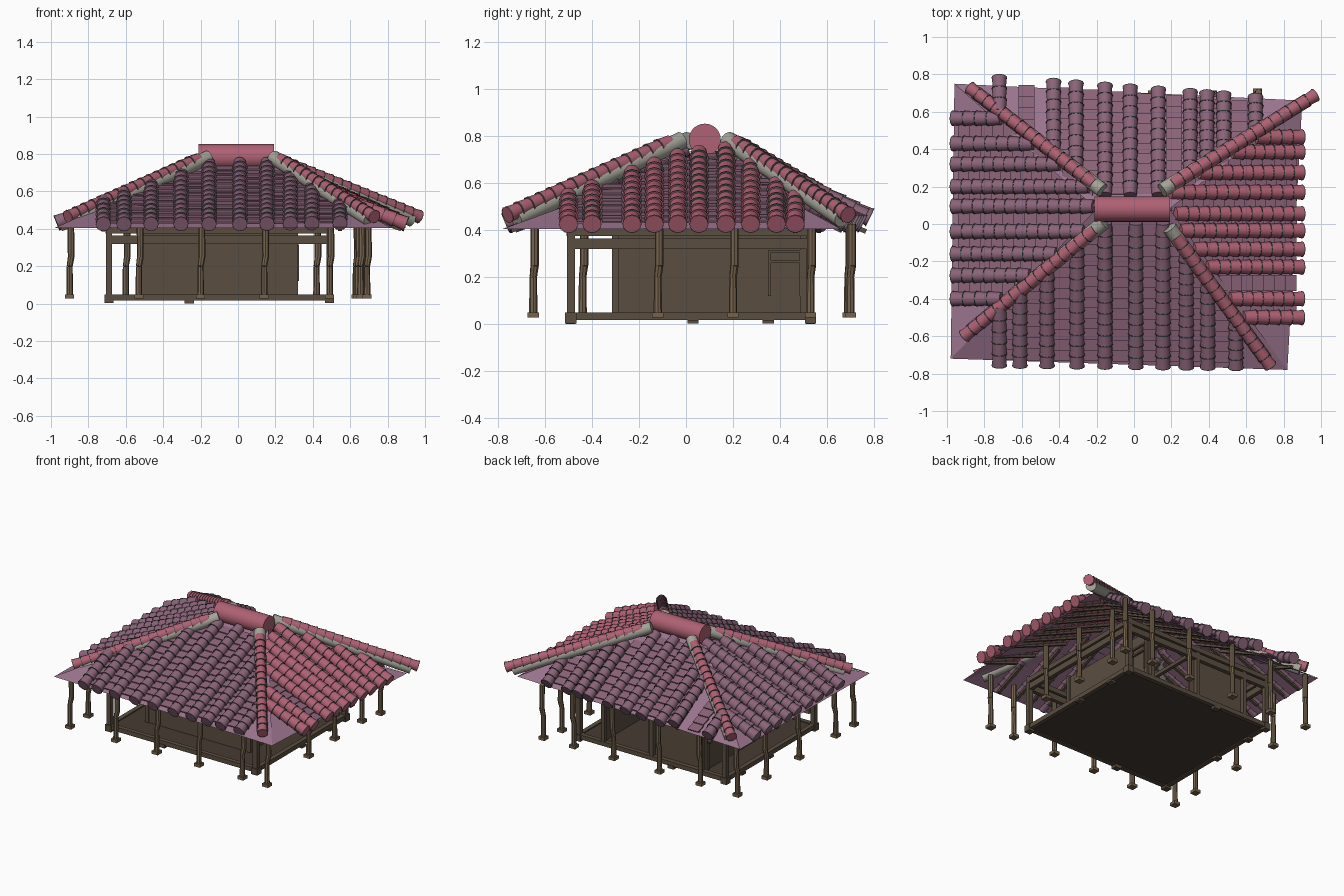
import bpy, bmesh, math
from mathutils import Vector, Matrix

if "Cube" in bpy.data.objects:
    bpy.data.objects.remove(bpy.data.objects["Cube"])

def mat(name, c):
    m = bpy.data.materials.new(name)
    m.diffuse_color = (*[v ** 2.2 for v in c], 1)
    m.use_nodes = True
    m.node_tree.nodes["Principled BSDF"].inputs["Base Color"].default_value = m.diffuse_color
    return m

SKIN = mat("roof_skin", (.60, .45, .55))
PURPLE = mat("tile_purple", (.54, .39, .47))
RED = mat("tile_red", (.68, .38, .45))
RING = mat("mortar_ring", (.33, .34, .34))
PIPE = mat("hip_grey", (.64, .64, .60))
WOOD = mat("dark_wood", (.36, .31, .26))
POST = mat("post_wood", (.46, .39, .31))
FLOOR = mat("floor_dark", (.28, .24, .21))

def finish(bm, name, m, smooth=False):
    me = bpy.data.meshes.new(name)
    bm.to_mesh(me)
    bm.free()
    ob = bpy.data.objects.new(name, me)
    bpy.context.collection.objects.link(ob)
    me.materials.append(m)
    if smooth:
        bpy.context.view_layer.objects.active = ob
        ob.select_set(True)
        bpy.ops.object.shade_smooth_by_angle(angle=math.radians(40))
        ob.select_set(False)
    return ob

def tube(bm, a, b, r0, r1, n=12, caps=True):
    a, b = Vector(a), Vector(b)
    d = b - a
    mx = Matrix.Translation((a + b) / 2) @ d.to_track_quat('Z', 'Y').to_matrix().to_4x4()
    bmesh.ops.create_cone(bm, cap_ends=caps, segments=n, radius1=r0, radius2=r1, depth=d.length, matrix=mx)

def box(bm, x0, x1, y0, y1, z0, z1):
    mx = Matrix.Translation(((x0+x1)/2, (y0+y1)/2, (z0+z1)/2)) @ Matrix.Diagonal((x1-x0, y1-y0, z1-z0, 1))
    bmesh.ops.create_cube(bm, size=1, matrix=mx)

def slab(bm, a, b, w, t):
    # flat bar running from a to b
    a, b = Vector(a), Vector(b)
    d = b - a
    x = d.normalized()
    y = Vector((0, 0, 1)).cross(x).normalized()
    r = Matrix((x, y, x.cross(y))).transposed().to_4x4()
    bmesh.ops.create_cube(bm, size=1, matrix=Matrix.Translation((a+b)/2) @ r @ Matrix.Diagonal((d.length, w, t, 1)))

# roof skin: four slopes between uneven eave corners and the short ridge
FL, FR = Vector((-.98, -.72, .405)), Vector((.82, -.78, .405))
BR, BL = Vector((.90, .66, .405)), Vector((-.96, .75, .405))
RL, RR = Vector((-.20, .08, .76)), Vector((.19, .08, .76))
DROP = Vector((0, 0, -.04))
faces = {"front": (FL, FR, RR, RL), "back": (BR, BL, RL, RR),
         "left": (BL, FL, RL + DROP), "right": (FR, BR, RR + DROP)}
bm = bmesh.new()
for f in faces.values():
    bm.faces.new([bm.verts.new(p) for p in f])
bmesh.ops.triangulate(bm, faces=bm.faces)
finish(bm, "roof_skin", SKIN)

def on_slope(side, x, y, lift):
    a, b, c = faces[side][:3]
    n = (b - a).cross(c - a)
    return Vector((x, y, a.z - (n.x*(x-a.x) + n.y*(y-a.y)) / n.z + lift))

# hip lines: top and bottom points in plan
HIPS = {"fl": ((-.16, .01), (-.91, -.60)), "fr": ((.19, -.02), (.73, -.76)),
        "bl": ((-.17, .18), (-.88, .73)), "br": ((.15, .18), (.97, .69))}

def hip_at(key, v, axis):
    p, q = HIPS[key]
    t = (v - p[axis]) / (q[axis] - p[axis])
    return p[1-axis] + t * (q[1-axis] - p[1-axis])

tiles = {"purple": bmesh.new(), "red": bmesh.new()}
rings, pans, rafters = bmesh.new(), bmesh.new(), bmesh.new()

def tile_run(bm, top, low, r, pitch=.062):
    # overlapping tapered barrel tiles with a mortar ring at each joint
    n = max(1, round((low - top).length / pitch))
    s = (low - top) / n
    u = s.normalized()
    for i in range(n):
        a = top + s * i
        tube(bm, a - s*.1, a + s, r*.86, r)
        tube(rings, a + s - u*.005, a + s, r*1.05, r*1.05, caps=i < n-1)

def pan_run(top, low):
    n = max(1, round((low - top).length / .062))
    s = (low - top) / n
    for i in range(n):
        a = top + s * i
        slab(pans, a + Vector((0, 0, -.006)), a + s*1.1 + Vector((0, 0, .006)), .085, .008)

# barrel tile columns on each slope
cols = {
    "front": [-.72, -.61, -.465, -.305, -.155, .01, .155, .28, .395, .545],
    "back": [-.72, -.43, -.31, -.155, -.02, .13, .30, .39, .48, .65],
    "left": [.565, .43, .32, .20, .095, -.04, -.16, -.275, -.40],
    "right": [.465, .385, .275, .17, .055, -.035, -.135, -.23, -.40, -.50]}

def run_ends(side, v, lift):
    if side in ("front", "back"):
        l, r = ("fl", "fr") if side == "front" else ("bl", "br")
        if v < HIPS[l][0][0]:
            y0 = hip_at(l, v, 0)
        elif v > HIPS[r][0][0]:
            y0 = hip_at(r, v, 0)
        else:
            y0 = 0 if side == "front" else .16
        if side == "front":
            y1 = -.765 - .01*v
            y0 = max(y0, y1 + .06)
        else:
            y1 = .73 - .075*v
            y0 = min(y0, y1 - .08)
        top, low = on_slope(side, v, y0, lift), on_slope(side, v, y1, lift)
    else:
        b, f = ("bl", "fl") if side == "left" else ("br", "fr")
        x0 = hip_at(b, max(v, .18), 1) if v > .08 else hip_at(f, min(v, 0), 1)
        sg = -1 if side == "left" else 1
        x1 = -.97 if side == "left" else .90
        top, low = on_slope(side, x0 + sg*.05, v, lift), on_slope(side, x1, v, lift)
    low.z = max(low.z, .405 + lift*.8)
    return top, low

for side, vs in cols.items():
    for v in vs:
        lift = .026 + (.035 if side == "back" and v in (-.72, -.43) else 0)
        tile_run(tiles["red" if side == "right" else "purple"], *run_ends(side, v, lift), .04)
        top, low = run_ends(side, v, -.022)
        slab(rafters, top, low + (top-low)*.1, .02, .02)
    for a, b in zip(vs, vs[1:]):
        top, low = run_ends(side, (a+b)/2, .012)
        pan_run(top, low + (top-low).normalized()*.04)

# hip ridges: grey mortar pipe under a run of red tiles
pipes = bmesh.new()
for p, q in HIPS.values():
    a, b = Vector((*p, .795)), Vector((*q, .465))
    tile_run(tiles["red"], a + (b-a)*.07, b, .036, .06)
    dz = Vector((0, 0, -.034))
    tube(pipes, a + dz*.4, b + (a-b)*.05 + dz, .039, .037)
finish(pipes, "hip_pipes", PIPE, True)
finish(tiles["purple"], "barrel_tiles_purple", PURPLE, True)
finish(tiles["red"], "barrel_tiles_red", RED, True)
finish(rings, "mortar_rings", RING, True)
finish(pans, "pan_tiles", PURPLE)
finish(rafters, "rafters", WOOD)

# main ridge cap
bm = bmesh.new()
tube(bm, (-.21, .08, .785), (.193, .08, .785), .068, .068, 28)
finish(bm, "ridge_cap", RED, True)

# veranda posts with a slight kink and square footings
posts = [(x, -.65) for x in (-.90, -.53, -.20, .14, .49, .69)]
posts += [(.655, -.12), (.64, .20), (.63, .53), (.66, .70)]
posts += [(x, .69) for x in (-.90, -.60, -.27, .10, .42)]
posts += [(-.90, y) for y in (.36, -.02, -.44)]
bm, feet = bmesh.new(), bmesh.new()
for x, y in posts:
    path = [(x, y, .04), (x, y, .20), (x+.008, y+.006, .25), (x+.006, y+.006, .425)]
    for (a, b), r in zip(zip(path, path[1:]), ((.018, .016), (.016, .018), (.018, .018))):
        tube(bm, a, b, *r, 8)
    box(feet, x-.024, x+.024, y-.024, y+.024, .028, .05)
finish(bm, "veranda_posts", POST, True)
finish(feet, "post_footings", POST)

# floor deck, foundation stubs
X0, X1, Y0, Y1 = -.69, .49, -.49, .53
bm = bmesh.new()
box(bm, X0, X1, Y0, Y1, .025, .042)
finish(bm, "floor_deck", FLOOR)
bm = bmesh.new()
for y in (Y0, Y1):
    box(bm, -.285, -.235, y-.02, y+.02, 0, .025)
for x in (X0, X1):
    for y in (Y0, .03, .35, Y1):
        box(bm, x-.024, x+.024, y-.024, y+.024, .003, .05 if y in (Y0, Y1) else .018)
finish(bm, "foundation_blocks", WOOD)

# timber frame: sills, upper beams, wall plates, corner and mid posts
bm = bmesh.new()
for z0, z1, w in ((.018, .05, .016), (.32, .365, .014), (.375, .41, .018)):
    for y in (Y0, Y1):
        box(bm, X0, X1, y-w, y+w, z0, z1)
    for x in (X0, X1):
        box(bm, x-w, x+w, Y0, Y1, z0, z1)
for x in (X0, X1):
    for y in (Y0, Y1):
        box(bm, x-.017, x+.017, y-.017, y+.017, .04, .42)
for x in (-.38, -.1, .15):
    box(bm, x-.012, x+.012, Y0, Y1, .375, .40)
for x in (-.5, -.1, .29):
    box(bm, x-.014, x+.014, Y1-.014, Y1+.014, .04, .40)
finish(bm, "timber_frame", WOOD)

# inner room walls (back partly open) with corner trims and a side window frame
bm = bmesh.new()
box(bm, -.52, .31, -.31, -.295, .04, .40)
box(bm, -.52, -.05, .495, .51, .04, .40)
box(bm, -.52, -.505, -.31, .51, .04, .40)
box(bm, .295, .31, -.31, .51, .04, .40)
finish(bm, "room_walls", WOOD)
bm = bmesh.new()
for x in (-.515, .305):
    for y in (-.30, .50):
        box(bm, x-.015, x+.015, y-.015, y+.015, .04, .41)
for y in (.355, .49):
    box(bm, .31, .325, y-.007, y+.007, .12, .31)
for z in (.265, .31):
    box(bm, .31, .325, .348, .497, z-.006, z+.006)
finish(bm, "wall_trim", WOOD)
